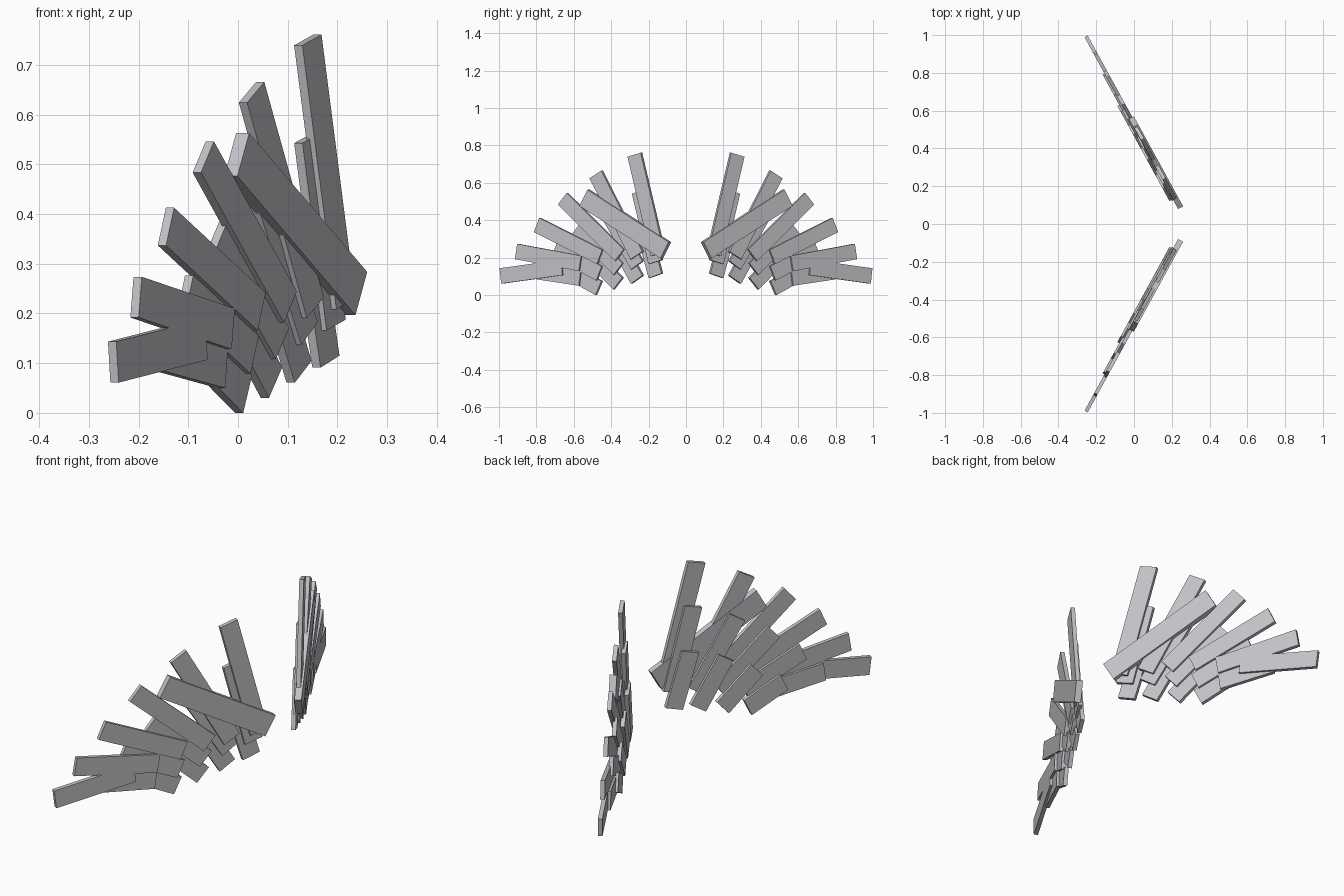
import bpy, bmesh, math
from mathutils import Matrix, Vector

if "Cube" in bpy.data.objects:
    bpy.data.objects.remove(bpy.data.objects["Cube"])

# one flat colour for the whole model
grey = bpy.data.materials.new("light_grey")
grey.diffuse_color = (0.55, 0.55, 0.58, 1)
grey.use_nodes = True
grey.node_tree.nodes["Principled BSDF"].inputs["Base Color"].default_value = grey.diffuse_color

# wing plane: s runs outward along the span, d is depth along the plane normal
A = math.radians(28.7)
U = Vector((-math.sin(A), math.cos(A), 0))
N = Vector((math.cos(A), math.sin(A), 0))
UP = Vector((0, 0, 1))


def boards(name, items, front, thick, width):
    """Flat boards (root s, root z, degrees from vertical, length), mirrored to both wings."""
    bm = bmesh.new()
    for s, z, deg, length in items:
        t = math.radians(deg)
        along = U * math.sin(t) + UP * math.cos(t)
        across = U * math.cos(t) - UP * math.sin(t)
        c = U * s + UP * z + along * length / 2 + N * (front - thick / 2)
        m = Matrix.Identity(4)
        for i, v in enumerate((across * width, along * length, N * thick, c)):
            m.col[i][:3] = v
        bmesh.ops.create_cube(bm, size=1, matrix=m)
    bmesh.ops.recalc_face_normals(bm, faces=bm.faces)
    me = bpy.data.meshes.new(name)
    bm.to_mesh(me)
    bm.free()
    me.materials.append(grey)
    ob = bpy.data.objects.new(name, me)
    bpy.context.collection.objects.link(ob)
    mir = ob.modifiers.new("other_wing", 'MIRROR')
    mir.use_axis = (False, True, False)
    mir.use_mirror_merge = False
    return ob


def from_corner(s, z, deg, length, w=0.083):
    """Root centre from the lower outer root corner."""
    t = math.radians(deg)
    return s - w / 2 * math.cos(t), z + w / 2 * math.sin(t), deg, length


# long flight feathers, front layer
boards("long_feathers", [
    (0.030, 0.219, 15, 0.55),
    (0.158, 0.212, 30, 0.50),
    (0.263, 0.213, 49, 0.46),
    (0.383, 0.204, 66, 0.42),
    (0.502, 0.169, 80.7, 0.395),
    (0.614, 0.148, 97, 0.376)], 0.264, 0.019, 0.083)

# middle feathers, evenly stepped roots
mid = zip((15, 33, 49, 66, 82.5), (0.39, 0.36, 0.335, 0.30, 0.26))
boards("middle_feathers", [from_corner(0.091 + 0.106 * i, 0.166 - 0.029 * i, a, l)
                           for i, (a, l) in enumerate(mid)], 0.253, 0.019, 0.083)

# short feathers, back layer
short = zip((17, 32, 48, 64), (0.26, 0.245, 0.215, 0.19))
boards("short_feathers", [from_corner(0.096 + 0.108 * i, 0.091 - 0.0303 * i, a, l)
                          for i, (a, l) in enumerate(short)], 0.242, 0.019, 0.083)

# thick arm board across the front
boards("wing_arm", [(-0.018, 0.240, 60.5, 0.568)], 0.273, 0.030, 0.10)
